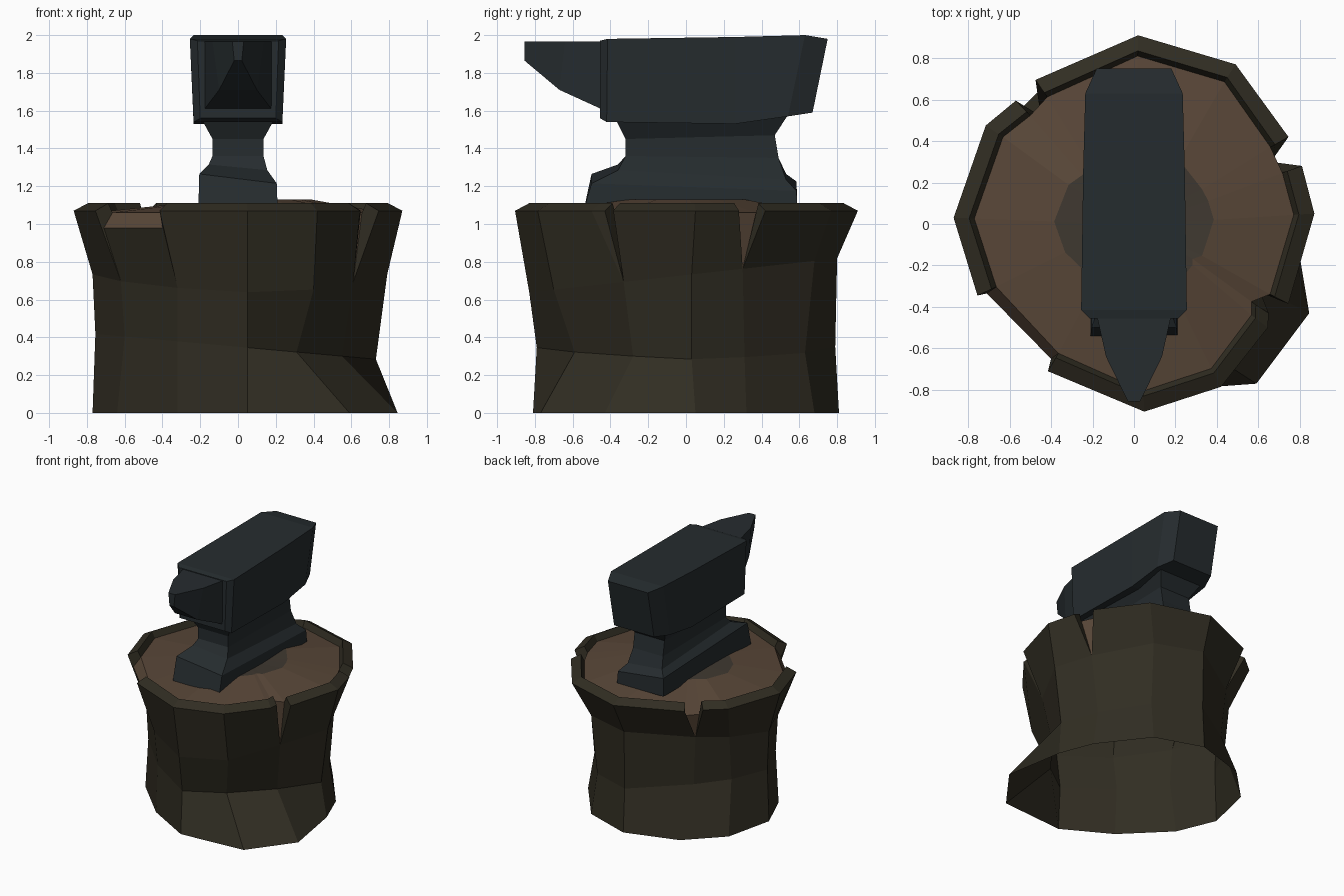
import bpy, bmesh, math
from mathutils import Vector

if "Cube" in bpy.data.objects:
    bpy.data.objects.remove(bpy.data.objects["Cube"])


def material(name, rgb):
    m = bpy.data.materials.new(name)
    m.diffuse_color = (*rgb, 1)
    m.use_nodes = True
    m.node_tree.nodes["Principled BSDF"].inputs["Base Color"].default_value = m.diffuse_color
    return m


BARK = material("bark", (0.030, 0.026, 0.016))
WOOD = material("wood", (0.098, 0.062, 0.039))
CORE = material("core_wood", (0.05, 0.04, 0.03))
IRON = material("iron", (0.019, 0.025, 0.028))


def make_object(name, faces, mats, merge=0.0001, weight=None):
    """faces: list of (points, material index); weight picks a face that must point outward"""
    bm = bmesh.new()
    for pts, mi in faces:
        f = bm.faces.new([bm.verts.new(p) for p in pts])
        f.material_index = mi
    bmesh.ops.remove_doubles(bm, verts=bm.verts, dist=merge)
    bmesh.ops.recalc_face_normals(bm, faces=bm.faces)
    if weight:
        f = max(bm.faces, key=weight)
        if f.normal.dot(f.calc_center_median()) < 0:
            bmesh.ops.reverse_faces(bm, faces=bm.faces)
    me = bpy.data.meshes.new(name)
    bm.to_mesh(me)
    bm.free()
    for m in mats:
        me.materials.append(m)
    ob = bpy.data.objects.new(name, me)
    bpy.context.collection.objects.link(ob)
    return ob


def loft(name, rings):
    faces = []
    n = len(rings[0])
    for a, b in zip(rings, rings[1:]):
        for i in range(n):
            j = (i + 1) % n
            faces.append(([a[i], a[j], b[j], b[i]], 0))
    faces += [(rings[0][::-1], 0), (rings[-1], 0)]
    return make_object(name, faces, [IRON])


# Twelve trunk columns: xy at the ground, at the waist and at the shoulder
TRUNK = [
    ((0.765, 0.05), (0.73, 0.03), (0.79, 0.03)), ((0.66, 0.32), (0.61, 0.31), (0.66, 0.30)),
    ((0.38, 0.68), (0.36, 0.63), (0.38, 0.68)), ((0.0, 0.81), (0.0, 0.79), (0.0, 0.80)),
    ((-0.42, 0.68), (-0.42, 0.50), (-0.45, 0.52)), ((-0.68, 0.42), (-0.62, 0.30), (-0.63, 0.34)),
    ((-0.77, 0.03), (-0.755, 0.03), (-0.77, 0.03)), ((-0.64, -0.28), (-0.60, -0.30), (-0.62, -0.30)),
    ((-0.32, -0.60), (-0.32, -0.58), (-0.32, -0.62)), ((0.05, -0.81), (0.05, -0.79), (0.05, -0.83)),
    ((0.59, -0.77), (0.31, -0.59), (0.40, -0.70)), ((0.845, -0.43), (0.55, -0.28), (0.61, -0.33)),
]
# Top outline: full bark (F), split tip (T), broken low bark (L); xy; trunk column below
COLS = [
    ("F", 0.87, 0.05, 0), ("F", 0.81, 0.28, 1), ("T", 0.66, 0.30, 1), ("F", 0.745, 0.42, 1),
    ("F", 0.49, 0.77, 2), ("F", 0.02, 0.91, 3), ("F", -0.475, 0.695, 4), ("T", -0.45, 0.52, 4),
    ("F", -0.57, 0.595, 4), ("F", -0.715, 0.475, 5), ("F", -0.87, 0.03, 6), ("F", -0.755, -0.345, 7),
    ("L", -0.71, -0.335, 7), ("L", -0.40, -0.65, 8), ("F", -0.415, -0.71, 8),
    ("F", 0.05, -0.905, 9), ("F", 0.42, -0.785, 10), ("F", 0.645, -0.50, 11),
    ("F", 0.65, -0.43, 11), ("T", 0.61, -0.33, 11), ("F", 0.745, -0.385, 0 + 11),
]
N = len(COLS)


def column(i):
    kind, x, y, t = COLS[i]
    (bx, by), (wx, wy), (sx, sy) = TRUNK[t]
    shoulder = Vector((sx, sy, 0.73 + 0.11 * sy))
    top = shoulder if kind == "T" else Vector((x, y, 1.07 if kind == "F" else 0.98))
    return [Vector((bx, by, 0)), Vector((wx, wy, 0.35 - 0.09 * wx)), shoulder, top.copy()]


def inward(i, d, z):
    p = Vector(COLS[i][1:3])
    p *= 1 - d / p.length
    return Vector((p.x, p.y, z))


cols = [column(i) for i in range(N)]
mid = [inward(i, 0.075, 1.11) for i in range(N)]
inner = [inward(i, 0.10, 0.99 if i in (6, 8) else 1.06) for i in range(N)]
full = [i for i in range(N) if COLS[i][0] == "F"]

bark, wood = [], []
for i in range(N):
    j = (i + 1) % N
    a, b = cols[i], cols[j]
    same = COLS[i][3] == COLS[j][3]
    tip = "T" in (COLS[i][0], COLS[j][0])
    if not same:
        for k in range(3):
            bark.append(([a[k], b[k], b[k + 1], a[k + 1]], 0))
    elif not tip:
        bark.append(([a[2], b[3], a[3]], 0))
    if i in full and j in full:
        # bark rim
        bark.append(([a[3], b[3], mid[j], mid[i]], 0))
        bark.append(([mid[i], mid[j], inner[j], inner[i]], 0))
    elif i in full:
        # exposed bark thickness beside a split
        bark.append(([a[3], b[3], inner[i], mid[i]], 0))
    elif j in full:
        bark.append(([a[3], b[3], mid[j], inner[j]], 0))

# Cut wood top, with wood showing inside the splits
ring = {i: Vector((inner[i].x * 0.5, inner[i].y * 0.45, 1.10 + 0.03 * (inner[i].x > 0.3)))
        for i in full}
for n, i in enumerate(full):
    j = full[(n + 1) % len(full)]
    wood.append(([inner[i], inner[j], ring[j], ring[i]], 0))
    wood.append(([ring[i], ring[j], Vector((0, 0, 1.11))], 1))
    gap = [cols[k][3] for k in range(i + 1, j)] if j > i else []
    if gap:
        wood.append(([inner[i]] + gap + [inner[j]], 0))

make_object("stump_bark", bark, [BARK], 0.001,
            lambda f: f.calc_area() * (f.calc_center_median().z < 0.6))
make_object("stump_wood_top", wood, [WOOD, CORE], 0.001,
            lambda f: f.calc_area() * (abs(f.normal.z) > 0.7))

# Anvil foot and neck: front z, back z, front y, back y, half width, sideways tilt
FOOT = [(1.08, 1.08, -0.54, 0.59, 0.21, 0), (1.24, 1.20, -0.50, 0.585, 0.205, 0.025),
        (1.30, 1.25, -0.36, 0.53, 0.155, 0.015), (1.36, 1.35, -0.32, 0.49, 0.135, 0),
        (1.45, 1.47, -0.32, 0.47, 0.135, 0), (1.55, 1.57, -0.37, 0.535, 0.19, 0)]
loft("anvil_foot", [[(-w, f, zf + t), (w, f, zf - t), (w, b, zb - t), (-w, b, zb + t)]
                    for zf, zb, f, b, w, t in FOOT])


# Sections along y: bottom y, bottom z, bottom half width, top y, top z, top half width
def sections(rows):
    return [[(-wb, yb, zb), (wb, yb, zb), (wt, yt, zt), (-wt, yt, zt)]
            for yb, zb, wb, yt, zt, wt in rows]


# Anvil body
loft("anvil_body", sections([
    (-0.455, 1.56, 0.20, -0.455, 1.97, 0.215), (-0.42, 1.54, 0.235, -0.415, 1.98, 0.255),
    (0.26, 1.53, 0.235, 0.26, 1.99, 0.245), (0.54, 1.57, 0.23, 0.63, 2.0, 0.235),
    (0.67, 1.59, 0.18, 0.75, 1.98, 0.18)]))

# Anvil horn
loft("anvil_horn", sections([
    (-0.44, 1.605, 0.18, -0.44, 1.965, 0.18), (-0.67, 1.71, 0.10, -0.64, 1.965, 0.135),
    (-0.855, 1.865, 0.02, -0.855, 1.965, 0.03)]))
